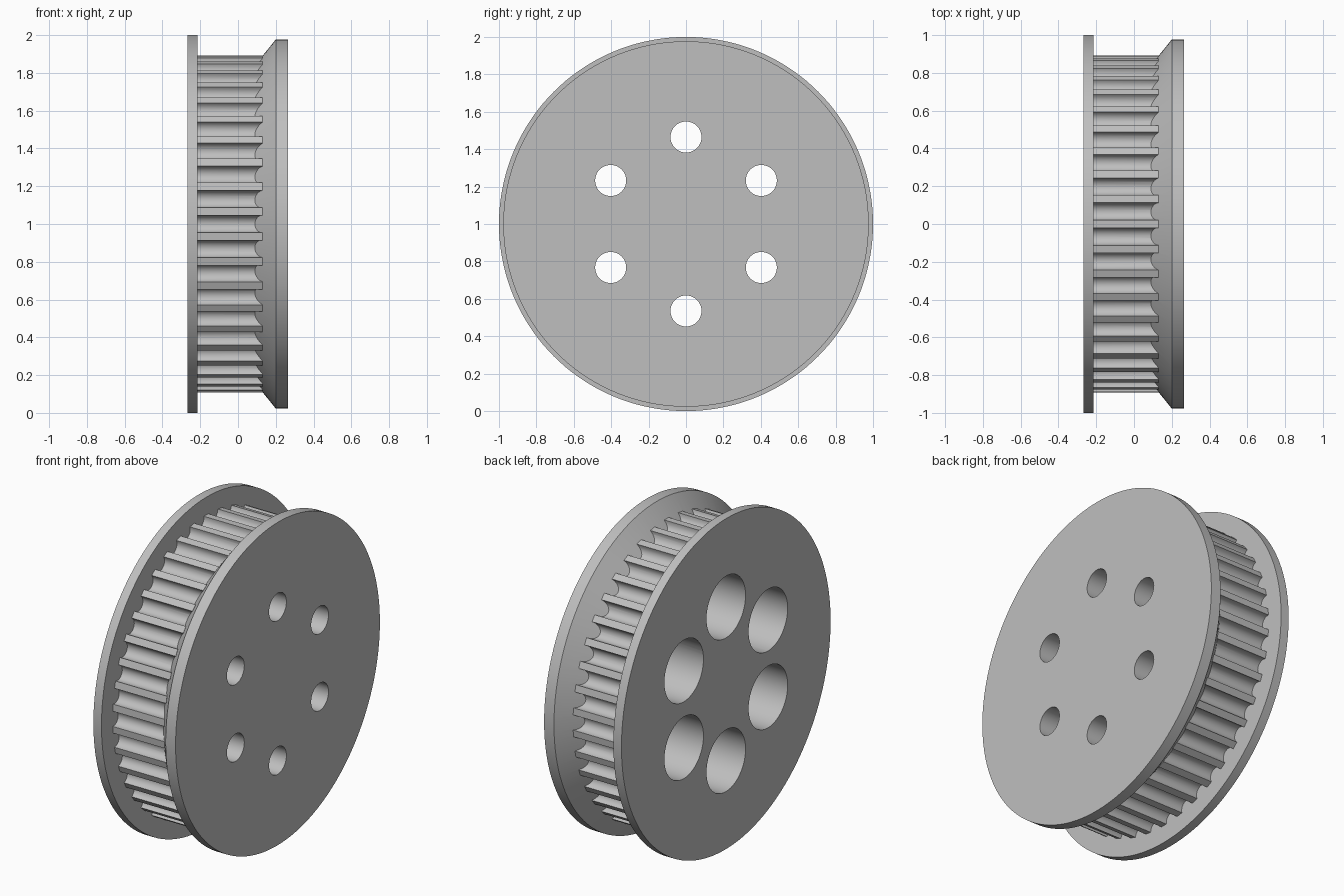
import bpy, bmesh
from math import sin, cos, pi, radians

if "Cube" in bpy.data.objects:
    bpy.data.objects.remove(bpy.data.objects["Cube"], do_unlink=True)

AXLE_Z = 1.0
TEETH = 42
TIP_R, GROOVE_R, GROOVE_CENTRE = 0.892, 0.046, 0.886

grey = bpy.data.materials.new("light_grey_metal")
grey.use_nodes = True
grey.diffuse_color = (0.52, 0.52, 0.52, 1)
grey.node_tree.nodes["Principled BSDF"].inputs["Base Color"].default_value = grey.diffuse_color


def loft(name, rings):
    """Closed solid through a series of equal-length rings of points."""
    bm = bmesh.new()
    loops = [[bm.verts.new(p) for p in ring] for ring in rings]
    n = len(loops[0])
    for a, b in zip(loops, loops[1:]):
        for i in range(n):
            j = (i + 1) % n
            bm.faces.new((a[i], a[j], b[j], b[i]))
    bm.faces.new(loops[0])
    bm.faces.new(loops[-1])
    bmesh.ops.recalc_face_normals(bm, faces=bm.faces)
    mesh = bpy.data.meshes.new(name)
    bm.to_mesh(mesh)
    bm.free()
    mesh.materials.append(grey)
    obj = bpy.data.objects.new(name, mesh)
    bpy.context.collection.objects.link(obj)
    return obj


def lathe(name, profile, segments, y=0.0, z=AXLE_Z):
    """Turn (x, radius) pairs around an axis parallel to x."""
    turns = [2 * pi * i / segments for i in range(segments)]
    return loft(name, [[(x, y + r * sin(t), z + r * cos(t)) for t in turns]
                       for x, r in profile])


def combine(target, tool, operation):
    """Apply a boolean and discard the tool."""
    bpy.context.view_layer.objects.active = target
    mod = target.modifiers.new(operation, 'BOOLEAN')
    mod.operation, mod.solver, mod.object = operation, 'EXACT', tool
    bpy.ops.object.modifier_apply(modifier=mod.name)
    bpy.data.objects.remove(tool, do_unlink=True)


# Toothed rim: a land on top of each tooth, then a round groove
outline = []
for k in range(TEETH):
    mid = 2 * pi * (k + 0.5) / TEETH
    points = [(-GROOVE_R, TIP_R)]
    for i in range(13):
        t = -pi / 2 + pi * i / 12
        points.append((GROOVE_R * sin(t), GROOVE_CENTRE - GROOVE_R * cos(t)))
    points.append((GROOVE_R, TIP_R))
    for u, v in points:
        outline.append((v * sin(mid) + u * cos(mid), v * cos(mid) - u * sin(mid)))
pulley = loft("toothed_pulley", [[(x, y, AXLE_Z + z) for y, z in outline]
                                 for x in (-0.24, 0.131)])

# Flat flange on one side, cone-backed flange on the other
combine(pulley, lathe("flat_flange", [(-0.268, 1.0), (-0.214, 1.0)], 144), 'UNION')
combine(pulley, lathe("cone_flange", [(0.06, 0.804), (0.2, 0.977), (0.266, 0.977)], 144), 'UNION')

# Six stepped holes, wide on the flat flange side
for k in range(6):
    a = k * pi / 3
    hole = lathe("hole_cutter", [(-0.4, 0.187), (0.065, 0.187), (0.065, 0.083), (0.4, 0.083)],
                 48, 0.465 * sin(a), AXLE_Z + 0.465 * cos(a))
    combine(pulley, hole, 'DIFFERENCE')

bpy.ops.object.select_all(action='DESELECT')
pulley.select_set(True)
bpy.context.view_layer.objects.active = pulley
bpy.ops.object.shade_smooth_by_angle(angle=radians(30))
